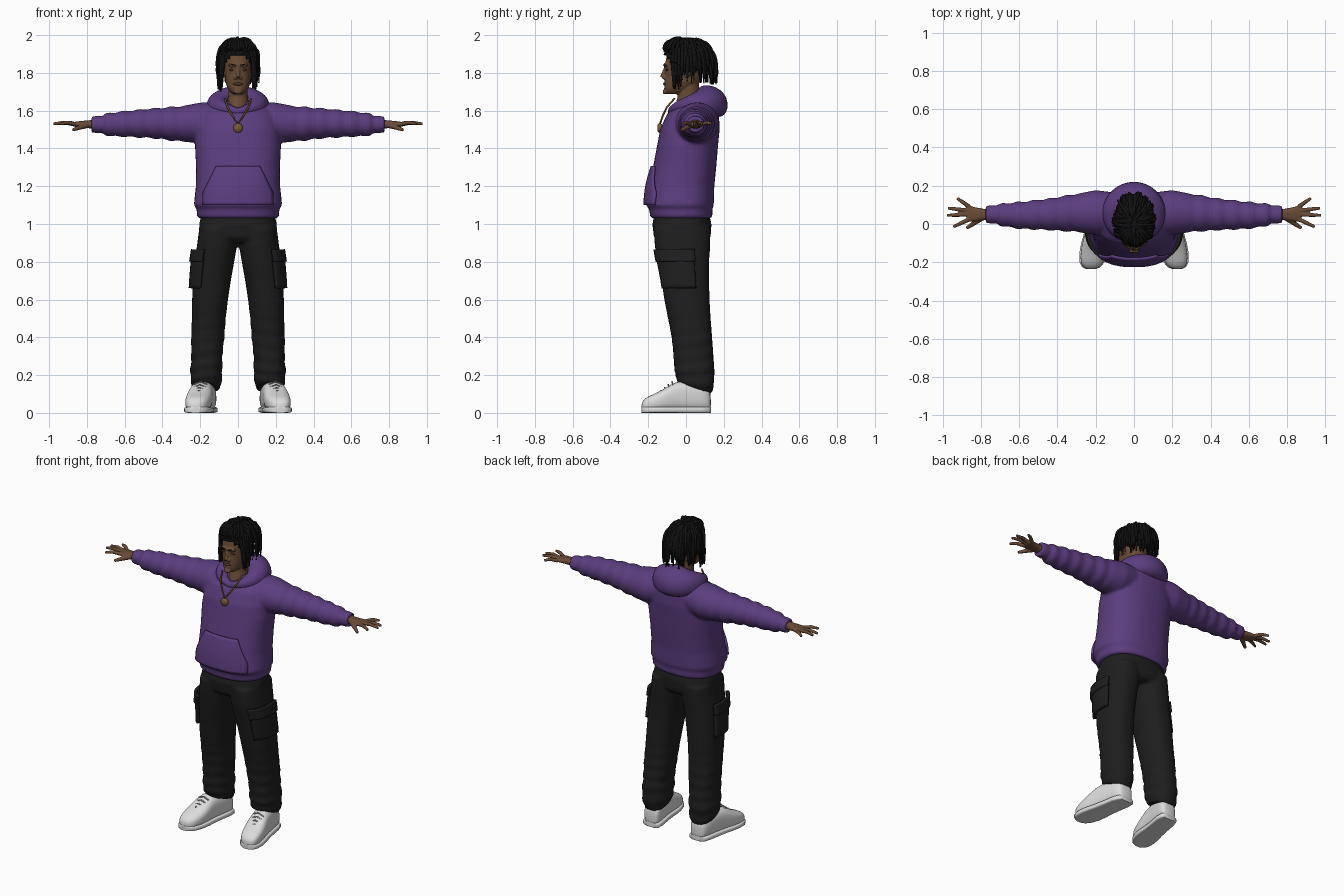
import bpy, bmesh, math, random
from mathutils import Vector, Matrix

random.seed(4)
if bpy.data.objects.get("Cube"):
    bpy.data.objects.remove(bpy.data.objects["Cube"])


def material(name, r, g, b):
    mat = bpy.data.materials.new(name)
    mat.use_nodes = True
    mat.diffuse_color = (r, g, b, 1)
    shader = mat.node_tree.nodes["Principled BSDF"]
    shader.inputs["Base Color"].default_value = (r, g, b, 1)
    shader.inputs["Roughness"].default_value = 0.8
    return mat


PURPLE = material("purple_cloth", .105, .047, .21)
BLACK = material("black_cloth", .013, .013, .013)
HAIR = material("dark_hair", .006, .006, .006)
SKIN = material("brown_skin", .14, .07, .036)
DARK_SKIN = material("dark_brown_skin", .075, .035, .02)
WHITE = material("white_leather", .72, .72, .72)
GREY = material("grey_lace", .4, .4, .4)
GOLD = material("gold", .19, .1, .03)


# Shared helpers
def finish(name, bm, mat, voxel=0, smooth=0, thick=0, subdivide=0):
    bmesh.ops.recalc_face_normals(bm, faces=bm.faces)
    mesh = bpy.data.meshes.new(name)
    bm.to_mesh(mesh)
    bm.free()
    mesh.materials.append(mat)
    mesh.shade_smooth()
    mesh.set_sharp_from_angle(angle=math.radians(60))
    obj = bpy.data.objects.new(name, mesh)
    bpy.context.collection.objects.link(obj)
    if voxel:
        mod = obj.modifiers.new("blend", "REMESH")
        mod.mode, mod.voxel_size, mod.use_smooth_shade = "VOXEL", voxel, True
    if smooth:
        mod = obj.modifiers.new("soften", "SMOOTH")
        mod.iterations = smooth
    if thick:
        mod = obj.modifiers.new("thickness", "SOLIDIFY")
        mod.thickness, mod.offset = thick, 0
    if subdivide:
        obj.modifiers.new("round", "SUBSURF").levels = subdivide
    return obj


def superpoint(angle, n):
    c, s = math.cos(angle), math.sin(angle)
    return (math.copysign(abs(c) ** (2 / n), c), math.copysign(abs(s) ** (2 / n), s))


def ring(center, u, v, n=2, count=28):
    points = [superpoint(math.tau * i / count, n) for i in range(count)]
    return [Vector(center) + Vector(u) * c + Vector(v) * s for c, s in points]


def loft(bm, rings, closed=False):
    rows = [[bm.verts.new(p) for p in r] for r in rings]
    pairs = list(zip(rows, rows[1:])) + ([(rows[-1], rows[0])] if closed else [])
    for a, b in pairs:
        for i in range(len(a)):
            j = (i + 1) % len(a)
            bm.faces.new((a[i], a[j], b[j], b[i]))
    if not closed:
        bm.faces.new(rows[0])
        bm.faces.new(rows[-1])


def tube(bm, points, radii, count=8):
    points = [Vector(p) for p in points]
    rings = []
    for i, p in enumerate(points):
        along = points[min(i + 1, len(points) - 1)] - points[max(i - 1, 0)]
        turn = along.to_track_quat("Z", "Y")
        rings.append(ring(p, turn @ Vector((radii[i], 0, 0)), turn @ Vector((0, radii[i], 0)), 2, count))
    loft(bm, rings)


def ball(bm, center, size):
    place = Matrix.Translation(center) @ Matrix.Diagonal((*size, 1))
    return bmesh.ops.create_uvsphere(bm, u_segments=24, v_segments=16, radius=1, matrix=place)


def patch(name, surface, columns, rows, mat, thick):
    bm = bmesh.new()
    grid = [[bm.verts.new(surface(i / columns, j / rows)) for i in range(columns + 1)] for j in range(rows + 1)]
    for a, b in zip(grid, grid[1:]):
        for i in range(columns):
            bm.faces.new((a[i], a[i + 1], b[i + 1], b[i]))
    return finish(name, bm, mat, thick=thick)


def mix(a, b, t):
    return a + (b - a) * t


def lookup(table, key):
    for a, b in zip(table, table[1:]):
        if key <= b[0]:
            t = max(0, (key - a[0]) / (b[0] - a[0]))
            return [mix(p, q, t) for p, q in zip(a[1:], b[1:])]
    return table[-1][1:]


def upright(table, n):
    # rows: height, half width, front y, back y
    return [ring((0, (f + b) / 2, z), (w, 0, 0), (0, (b - f) / 2, 0), n, 40) for z, w, f, b in table]


# Hoodie body and sleeves, blended into one garment
BODY = [(1.03, .205, -.18, .13), (1.04, .217, -.19, .14), (1.08, .219, -.195, .14),
        (1.1, .234, -.213, .147), (1.2, .223, -.195, .15), (1.3, .222, -.175, .16),
        (1.42, .228, -.152, .17), (1.5, .222, -.137, .178), (1.58, .205, -.102, .175),
        (1.62, .17, -.058, .16), (1.65, .12, -.02, .13)]
SLEEVE = [(.1, .06, 1.545, .105, .1), (.2, .06, 1.535, .117, .108), (.3, .058, 1.53, .1, .094),
          (.45, .05, 1.533, .082, .079), (.6, .045, 1.53, .07, .068), (.67, .047, 1.527, .062, .063),
          (.705, .048, 1.527, .056, .056), (.72, .05, 1.527, .045, .043), (.735, .05, 1.527, .049, .047),
          (.775, .05, 1.527, .046, .043)]
bm = bmesh.new()
loft(bm, upright(BODY, 2.4))
for side in (1, -1):
    sections = []
    for i in range(61):
        x = mix(SLEEVE[0][0], SLEEVE[-1][0], i / 60)
        y, z, ry, rz = lookup(SLEEVE, x)
        fold = .004 * math.sin(x * 75) * (.3 < x < .7)
        sections.append(ring((side * x, y, z), (0, ry + fold, 0), (0, 0, rz + fold)))
    loft(bm, sections)
finish("hoodie", bm, PURPLE, voxel=.009, smooth=5)


def body_front(x, z):
    w, f, b = lookup(BODY, z)
    return (f + b) / 2 - (b - f) / 2 * (1 - min(1, abs(x / w)) ** 2.4) ** (1 / 2.4)


def pocket_surface(u, v):
    z = mix(1.1, 1.305, v)
    x = (u * 2 - 1) * mix(.185, .115, max(0, (v - .3) / .7))
    return (x, body_front(x, z) - .007 - .008 * math.sin(math.pi * v), z)


patch("front_pocket", pocket_surface, 20, 12, PURPLE, .012)

# Lowered hood, thick behind the neck and thin at the throat
bm = bmesh.new()
sections = []
for i in range(48):
    a = math.tau * i / 48
    t = (1 - math.cos(a)) / 2
    r = mix(.02, .085, t ** .8)
    center = (.105 * math.sin(a), mix(-.075, .135, t), mix(1.595, 1.65, math.sqrt(t)))
    sections.append(ring(center, Vector((math.sin(a), -math.cos(a), -.25 * t)) * r, (0, 0, r * .95), 2.2))
loft(bm, sections, closed=True)
finish("hood", bm, PURPLE)

# Trousers
LEG = [(.12, .165, .07, -.035, .13), (.16, .168, .08, -.05, .145), (.22, .168, .085, -.06, .15),
       (.3, .165, .082, -.065, .145), (.4, .16, .088, -.075, .138), (.5, .155, .09, -.095, .13),
       (.6, .148, .095, -.115, .125), (.7, .138, .1, -.13, .122), (.8, .125, .105, -.15, .122),
       (.88, .112, .106, -.165, .128), (.98, .105, .1, -.172, .13)]
HIPS = [(.9, .17, -.14, .11), (.93, .203, -.17, .13), (1, .206, -.178, .135), (1.06, .19, -.165, .12)]


def leg_point(side, z, a, out=0):
    xc, rx, f, b = lookup(LEG, z)
    c, s = superpoint(a, 2.3)
    fold = .005 * math.sin(z * 85 + 2 * math.cos(a + side)) * max(0, 1 - z / .6)
    tilt = -.03 * s * max(0, 1 - (z - .12) / .12)
    return Vector((side * (xc + (rx + fold + out) * c), (f + b) / 2 + ((b - f) / 2 + fold + out) * s, z + tilt))


bm = bmesh.new()
loft(bm, upright(HIPS, 2.4))
for side in (1, -1):
    loft(bm, [[leg_point(side, mix(.13, .98, i / 60), math.tau * j / 32) for j in range(32)] for i in range(61)])
finish("trousers", bm, BLACK, voxel=.009, smooth=4)

for side, label in ((1, "left"), (-1, "right")):
    # Cargo pocket with its flap
    for part, low, high, out in (("cargo_pocket", .66, .82, .012), ("cargo_flap", .8, .865, .02)):
        patch(label + "_" + part,
              lambda u, v: leg_point(side, mix(low, high, v), math.radians(mix(-62, 20, u)), out),
              12, 8, BLACK, .018)

    # Shoe, rows: y, half width, height
    SHOE = [(.132, .035, .1), (.122, .052, .13), (.08, .06, .16), (0, .06, .172), (-.06, .063, .163),
            (-.1, .068, .138), (-.15, .069, .108), (-.2, .06, .088), (-.225, .043, .07), (-.236, .02, .05)]

    def shoe_x(y):
        return side * (.165 + (.13 - y) * .165)

    bm = bmesh.new()
    loft(bm, [ring((shoe_x(y), y, h / 2 + .004), (w, 0, 0), (0, 0, h / 2 - .004), 2.7) for y, w, h in SHOE])
    finish(label + "_shoe", bm, WHITE, subdivide=1)
    bm = bmesh.new()
    loft(bm, [ring((shoe_x(y), y, .016), (w + .005, 0, 0), (0, 0, .016), 5) for y, w, h in SHOE])
    finish(label + "_sole", bm, WHITE)
    bm = bmesh.new()
    for k in range(4):
        y = -.07 - k * .02
        h = mix(.163, .116, k / 3)
        xc = shoe_x(y)
        tube(bm, [(xc - .035, y, h - .012), (xc, y - .004, h + .003), (xc + .035, y, h - .012)], [.004] * 3, 6)
    finish(label + "_laces", bm, GREY)

    # Hand with spread fingers
    bm = bmesh.new()
    PALM = [(.755, .05, .029, .026), (.79, .05, .03, .021), (.835, .051, .038, .017), (.872, .055, .043, .012)]
    loft(bm, [ring((side * x, y, 1.528), (0, ry, 0), (0, 0, rz), 2.4) for x, y, ry, rz in PALM])
    FINGERS = [(.86, .09, .925, .135), (.865, .07, .973, .083), (.865, .05, .978, .045), (.86, .025, .945, -.015)]
    for x, y, tip_x, tip_y in FINGERS:
        mid = ((x + tip_x) / 2, (y + tip_y) / 2)
        tube(bm, [(side * x, y, 1.528), (side * mid[0], mid[1], 1.537), (side * tip_x, tip_y, 1.53)], [.012, .011, .008])
    tube(bm, [(side * .79, .035, 1.525), (side * .835, .005, 1.512), (side * .875, -.022, 1.498)], [.016, .013, .009])
    finish(label + "_hand", bm, SKIN, voxel=.004, smooth=3)

# Head with neck, nose, brow and ears blended together
bm = bmesh.new()
SKULL = [(1.688, .026, -.1, -.04), (1.7, .042, -.11, 0), (1.72, .056, -.115, .03), (1.75, .066, -.114, .07),
         (1.8, .072, -.11, .085), (1.85, .076, -.11, .1), (1.9, .075, -.1, .1), (1.94, .06, -.08, .085),
         (1.965, .03, -.03, .05)]
NECK = [(1.57, .075, -.07, .09), (1.62, .06, -.06, .08), (1.67, .052, -.045, .07), (1.76, .05, -.04, .07)]
loft(bm, upright(SKULL, 2.2))
loft(bm, upright(NECK, 2))
tube(bm, [(0, -.108, 1.825), (0, -.12, 1.795), (0, -.126, 1.776)], [.009, .011, .013])
ball(bm, (0, -.106, 1.842), (.055, .012, .012))
ball(bm, (0, -.112, 1.7), (.022, .012, .014))
for side in (1, -1):
    ball(bm, (side * .014, -.115, 1.774), (.01, .012, .009))
    ball(bm, (side * .077, .005, 1.805), (.009, .018, .03))
finish("head", bm, SKIN, voxel=.005, smooth=3)

bm = bmesh.new()
ball(bm, (0, -.111, 1.742), (.026, .01, .009))
finish("lips", bm, DARK_SKIN)
for side, label in ((1, "left"), (-1, "right")):
    bm = bmesh.new()
    ball(bm, (side * .032, -.101, 1.816), (.015, .007, .006))
    finish(label + "_eye", bm, DARK_SKIN)
    bm = bmesh.new()
    tube(bm, [(side * .014, -.118, 1.84), (side * .033, -.114, 1.845), (side * .052, -.101, 1.838)], [.003, .004, .002])
    finish(label + "_eyebrow", bm, HAIR)

# Scalp cap, trimmed along the hairline
bm = bmesh.new()
ball(bm, (0, 0, 1.875), (.088, .118, .098))
below = [f for f in bm.faces if f.calc_center_median().z < 1.89 - (f.calc_center_median().y + .1) * 1.2]
bmesh.ops.delete(bm, geom=below, context="FACES")
finish("scalp_hair", bm, HAIR, thick=.006)


# Dreadlocks that rise from the crown and hang around the face
def lock(bm, root_angle, lift, hang_angle, reach, tip_z):
    flat = math.cos(lift)
    out = Vector((math.sin(root_angle) * flat, -math.cos(root_angle) * flat, math.sin(lift)))
    root = Vector((out.x * .08, .01 + out.y * .1, 1.875 + out.z * .09))
    hang = Vector((math.sin(hang_angle) * .108 * reach, .022 - math.cos(hang_angle) * .142 * reach, 0))
    control = [root, root + out * .035 + Vector((0, 0, .022)),
               hang * 1.06 + Vector((0, 0, mix(tip_z, 1.98, .7))), hang + Vector((0, 0, tip_z))]
    points = []
    for k in range(10):
        t = k / 9
        weights = ((1 - t) ** 3, 3 * t * (1 - t) ** 2, 3 * t * t * (1 - t), t ** 3)
        points.append(sum((p * w for p, w in zip(control, weights)), Vector()))
    tube(bm, points, [.0085] * 8 + [.0075, .004], 7)


bm = bmesh.new()
for i in range(120):
    a = mix(-math.pi, math.pi, (i + random.random()) / 120)
    hang = math.copysign(max(abs(a), random.uniform(.9, 1.15)), a)
    tip = random.uniform(1.70, 1.8) if abs(hang) < 1.5 else random.uniform(1.735, 1.82)
    lock(bm, a, random.uniform(.35, 1.45), hang, random.uniform(.88, 1.04), tip)
for i in range(18):
    a = mix(-.85, .85, i / 17)
    lock(bm, a, random.uniform(.8, 1.4), a, random.uniform(.9, 1), random.uniform(1.895, 1.92))
finish("dreadlocks", bm, HAIR)

# Necklace
bm = bmesh.new()
half = [(.07, -.06, 1.665), (.056, -.1, 1.62), (.03, -.122, 1.575)]
chain = [(-x, y, z) for x, y, z in half] + [(0, -.138, 1.53)] + half[::-1]
tube(bm, chain, [.005] * len(chain))
finish("neck_chain", bm, GOLD)
bm = bmesh.new()
loft(bm, [ring((0, y, 1.508), (r, 0, 0), (0, 0, r)) for y, r in ((-.128, .022), (-.142, .025), (-.15, .019))])
finish("pendant", bm, GOLD)
